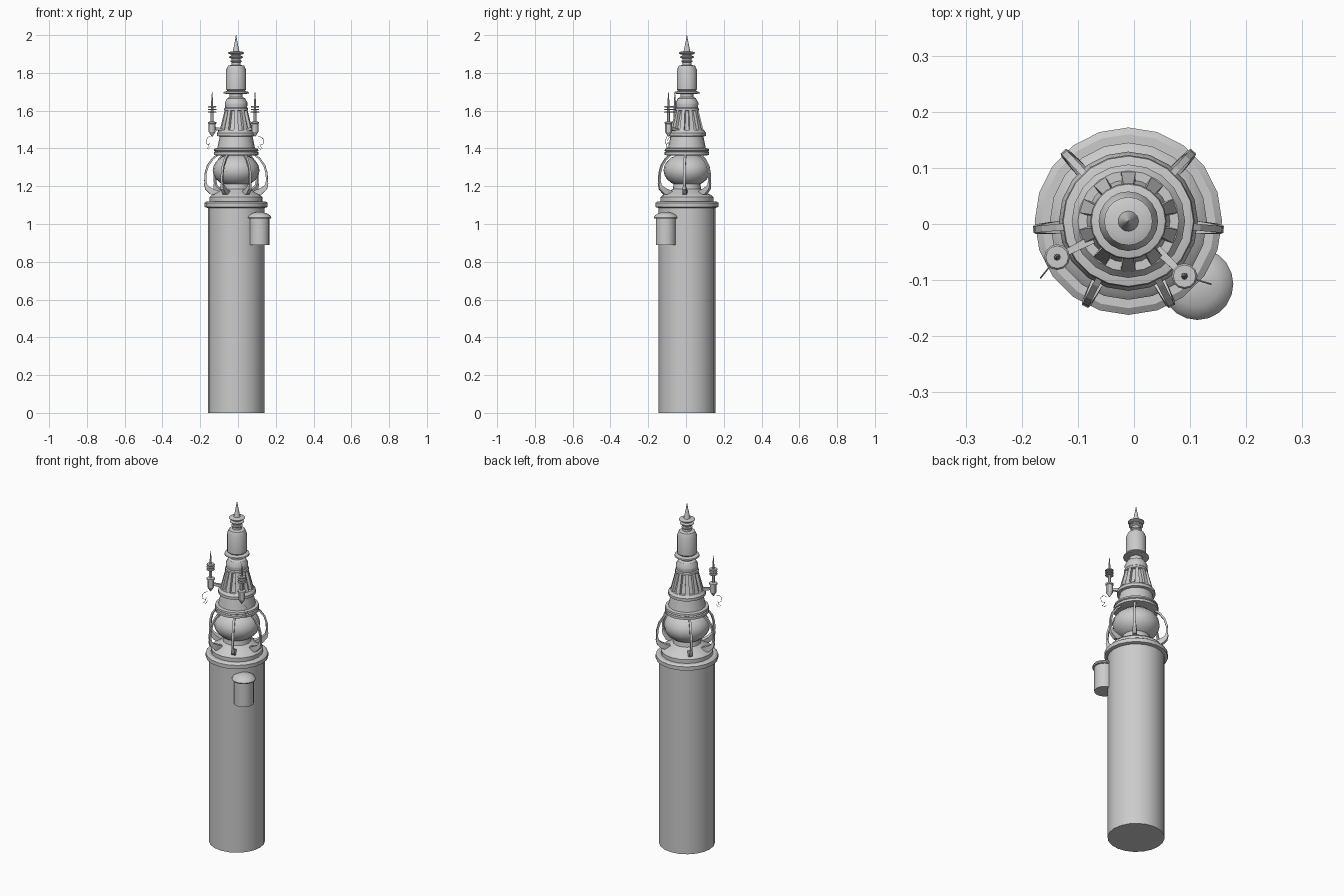
import bpy, bmesh, math
from mathutils import Vector

if "Cube" in bpy.data.objects:
    bpy.data.objects.remove(bpy.data.objects["Cube"])

CX, CY = -0.01, 0.005  # tower axis


def finish(name, bm, smooth=30):
    bmesh.ops.remove_doubles(bm, verts=bm.verts, dist=1e-5)
    bmesh.ops.recalc_face_normals(bm, faces=bm.faces)
    me = bpy.data.meshes.new(name)
    bm.to_mesh(me)
    bm.free()
    ob = bpy.data.objects.new(name, me)
    bpy.context.collection.objects.link(ob)
    if smooth:
        bpy.ops.object.select_all(action='DESELECT')
        ob.select_set(True)
        bpy.context.view_layer.objects.active = ob
        bpy.ops.object.shade_smooth_by_angle(angle=math.radians(smooth))
    return ob


def lathe(name, profile, x=CX, y=CY, sides=20):
    """Revolve (radius, z) points around a vertical axis, closed at both ends."""
    bm = bmesh.new()
    pts = [(0, profile[0][1])] + profile + [(0, profile[-1][1])]
    rings = []
    for r, z in pts:
        rings.append([bm.verts.new((x + r * math.cos(2 * math.pi * i / sides),
                                    y + r * math.sin(2 * math.pi * i / sides), z))
                      for i in range(sides)])
    for a, b in zip(rings, rings[1:]):
        for i in range(sides):
            j = (i + 1) % sides
            bm.faces.new((a[i], a[j], b[j], b[i]))
    bmesh.ops.dissolve_degenerate(bm, dist=1e-6, edges=bm.edges)
    return finish(name, bm)


def strip(name, path, angle):
    """Rectangular bar along (radius, z, half_width, half_thickness) stations at a tower angle."""
    bm = bmesh.new()
    out = Vector((math.cos(angle), math.sin(angle), 0))
    side = Vector((-out.y, out.x, 0))
    up = Vector((0, 0, 1))
    rings = []
    for i, (r, z, w, t) in enumerate(path):
        p, q = path[max(i - 1, 0)], path[min(i + 1, len(path) - 1)]
        d = Vector((q[0] - p[0], q[1] - p[1])).normalized()
        n = out * -d.y + up * d.x
        c = Vector((CX, CY, 0)) + out * r + up * z
        rings.append([bm.verts.new(c + side * sx * w + n * sn * t)
                      for sx, sn in ((-1, -1), (1, -1), (1, 1), (-1, 1))])
    for a, b in zip(rings, rings[1:]):
        for k in range(4):
            bm.faces.new((a[k], a[(k + 1) % 4], b[(k + 1) % 4], b[k]))
    bm.faces.new(rings[0])
    bm.faces.new(rings[-1])
    return finish(name, bm, 0)


def wire(name, points, radius):
    cu = bpy.data.curves.new(name, 'CURVE')
    cu.dimensions = '3D'
    cu.bevel_depth = radius
    cu.bevel_resolution = 0
    sp = cu.splines.new('POLY')
    sp.points.add(len(points) - 1)
    for p, co in zip(sp.points, points):
        p.co = (*co, 1)
    ob = bpy.data.objects.new(name, cu)
    bpy.context.collection.objects.link(ob)


# Shaft, cornice and shoulder
lathe("shaft", [(0.15, 0), (0.15, 1.10)])
lathe("cornice", [(0.15, 1.085), (0.167, 1.09), (0.167, 1.112), (0.155, 1.12)])
lathe("shoulder", [(0.14, 1.11), (0.14, 1.142), (0.13, 1.152), (0.105, 1.165), (0.075, 1.185), (0.07, 1.22)])

# Globe
lathe("globe", [(0.124 * math.cos(math.radians(a)), 1.284 + 0.09 * math.sin(math.radians(a)))
                for a in range(-80, 81, 16)])

# Collar and lower cone
lathe("collar", [(0.10, 1.362), (0.118, 1.366), (0.118, 1.38), (0.111, 1.384),
                 (0.118, 1.388), (0.116, 1.398), (0.10, 1.402)])
lathe("lower_cone", [(0.10, 1.40), (0.086, 1.47)])
lathe("middle_ring", [(0.088, 1.463), (0.101, 1.467), (0.101, 1.483), (0.09, 1.497)])

# Ribbed upper cone
lathe("upper_cone", [(0.076, 1.49), (0.046, 1.605)])
for i in range(10):
    strip("cone_rib", [(0.08, 1.49, 0.013, 0.009), (0.052, 1.605, 0.008, 0.008)],
          2 * math.pi * (i + 0.5) / 10)
lathe("upper_ring", [(0.055, 1.598), (0.063, 1.602), (0.063, 1.612), (0.058, 1.617),
                     (0.06, 1.632), (0.06, 1.642), (0.048, 1.665), (0.035, 1.672), (0.035, 1.695)])
lathe("neck_disc", [(0.05, 1.688), (0.068, 1.692), (0.066, 1.699), (0.045, 1.705)])

# Top canister and finial
lathe("canister", [(0.045, 1.703), (0.053, 1.712), (0.053, 1.815), (0.043, 1.838), (0.024, 1.842), (0.024, 1.90)])
for z, r in ((1.86, 0.03), (1.882, 0.037), (1.904, 0.043)):
    lathe("finial_disc", [(r * 0.75, z - 0.006), (r, z), (r, z + 0.004), (r * 0.7, z + 0.009)])
lathe("spike", [(0.02, 1.905), (0.014, 1.93), (0.006, 1.97), (0.001, 2.0)])

# Claw arms around the globe
for deg in (47, -5, -63, -117, 185, 133):
    a = math.radians(deg)
    strip("claw_arm", [(0.10, 1.365, 0.006, 0.005), (0.125, 1.345, 0.006, 0.005),
                       (0.15, 1.31, 0.006, 0.005), (0.162, 1.27, 0.006, 0.005),
                       (0.164, 1.23, 0.006, 0.005), (0.158, 1.20, 0.006, 0.006)], a)
    strip("claw_foot", [(0.167, 1.215, 0.006, 0.004), (0.155, 1.192, 0.009, 0.012),
                        (0.13, 1.172, 0.011, 0.016), (0.095, 1.163, 0.011, 0.012)], a)

# Two bracket lanterns with curled wires
for x, y, sx, tip in ((-0.137, -0.059, -1, (-0.168, -0.098)), (0.09, -0.093, 1, (0.14, -0.108))):
    lathe("lantern_body", [(0.002, 1.462), (0.018, 1.488), (0.018, 1.53), (0.022, 1.532),
                           (0.022, 1.54), (0.008, 1.543), (0.008, 1.60)], x, y, 12)
    for z in (1.592, 1.606, 1.62):
        lathe("lantern_disc", [(0.021, z - 0.003), (0.023, z), (0.02, z + 0.004)], x, y, 12)
    lathe("lantern_spike", [(0.007, 1.60), (0.005, 1.65), (0.001, 1.70)], x, y, 8)
    ang = math.atan2(y - CY, x - CX)
    d = math.hypot(x - CX, y - CY)
    strip("lantern_bracket", [(0.065, 1.495, 0.008, 0.01), (d - 0.02, 1.505, 0.006, 0.007),
                              (d, 1.51, 0.006, 0.007)], ang)
    u = Vector((tip[0] - x, tip[1] - y))
    shape = ((0.35, 1.462), (0.7, 1.46), (0.95, 1.445), (0.9, 1.425), (0.6, 1.418), (0.45, 1.43),
             (0.6, 1.41), (0.8, 1.40), (0.55, 1.395), (0.3, 1.41))
    wire("curled_wire", [(x + u.x * t, y + u.y * t, z) for t, z in shape], 0.0014)

# Side turret
lathe("turret_body", [(0.053, 0.888), (0.053, 1.035)], 0.113, -0.107)
lathe("turret_cap", [(0.062, 1.028), (0.064, 1.034), (0.057, 1.046), (0.04, 1.056), (0.02, 1.062), (0.003, 1.064)],
      0.113, -0.107)
